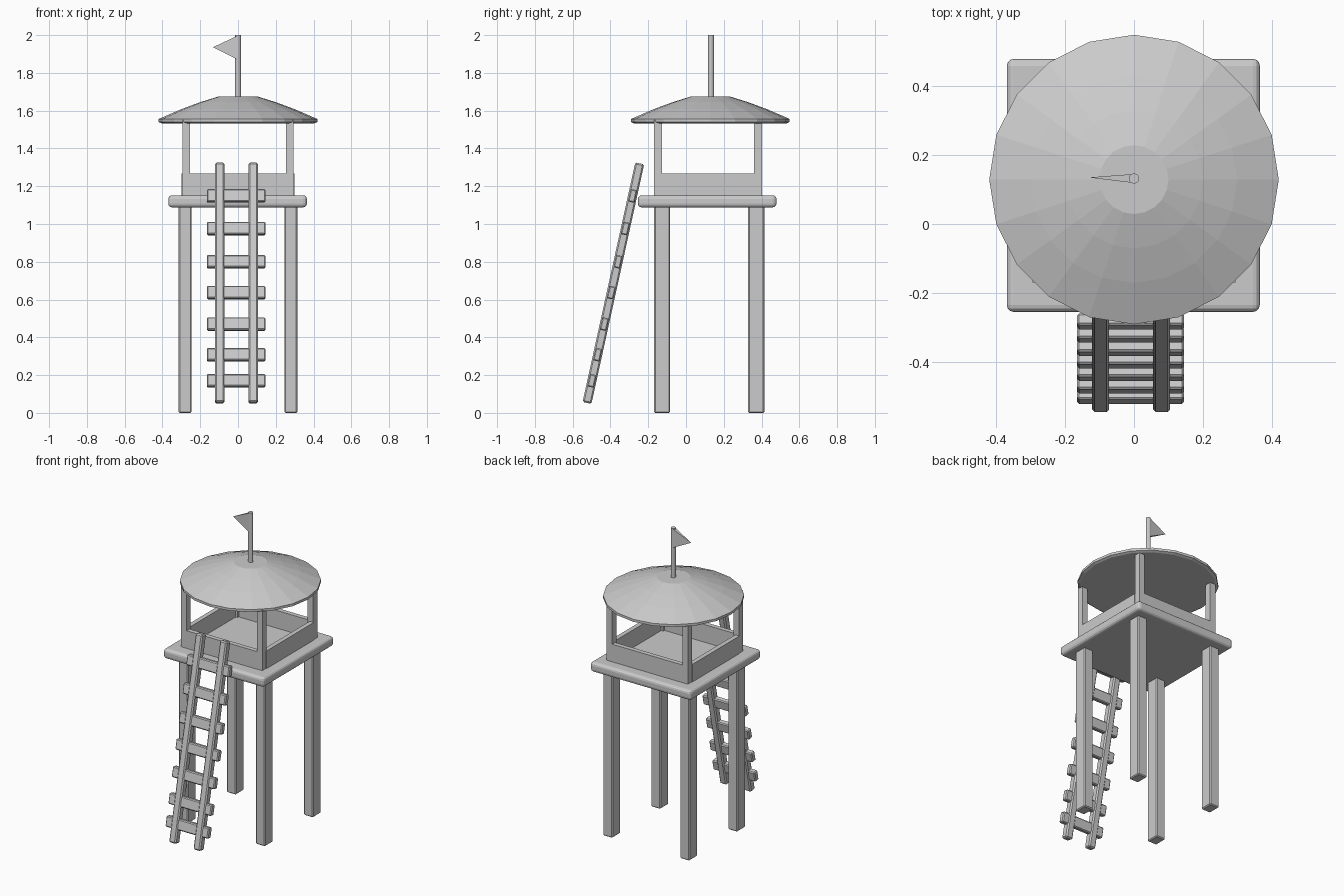
import bpy, bmesh
from math import cos, sin, pi, atan2, hypot
from mathutils import Vector

if "Cube" in bpy.data.objects:
    bpy.data.objects.remove(bpy.data.objects["Cube"])


def make(name, bm):
    bmesh.ops.recalc_face_normals(bm, faces=bm.faces)
    me = bpy.data.meshes.new(name)
    bm.to_mesh(me)
    bm.free()
    ob = bpy.data.objects.new(name, me)
    bpy.context.collection.objects.link(ob)
    return ob


def box(name, center, size, bevel=0.0, segments=1, tilt=0.0):
    bm = bmesh.new()
    bmesh.ops.create_cube(bm, size=1)
    bmesh.ops.scale(bm, vec=size, verts=bm.verts)
    ob = make(name, bm)
    ob.location = center
    ob.rotation_euler.x = tilt
    if bevel:
        mod = ob.modifiers.new("Bevel", 'BEVEL')
        mod.width, mod.segments = bevel, segments
    return ob


def lathe(name, profile, sides, center):
    # stack of rings, capped at both ends
    bm = bmesh.new()
    rings = [[bm.verts.new((center[0] + r * cos(2 * pi * i / sides),
                            center[1] + r * sin(2 * pi * i / sides), z))
              for i in range(sides)] for r, z in profile]
    for a, b in zip(rings, rings[1:]):
        for i in range(sides):
            j = (i + 1) % sides
            bm.faces.new((a[i], a[j], b[j], b[i]))
    bm.faces.new(rings[0])
    bm.faces.new(rings[-1])
    return make(name, bm)


# legs and roof posts
for sx, side in ((-1, "left"), (1, "right")):
    for end, leg_y, post_y in (("front", -0.126, -0.148), ("back", 0.372, 0.381)):
        box(f"{end}_{side}_leg", (sx * 0.28, leg_y, 0.55), (0.068, 0.085, 1.1), 0.006)
        box(f"{end}_{side}_post", (sx * 0.275, post_y, 1.345), (0.04, 0.042, 0.41))

# platform
box("platform", (-0.002, 0.112, 1.12), (0.734, 0.734, 0.064), 0.02, 3)

# low walls around the platform
for sx, side in ((-1, "left"), (1, "right")):
    box(f"{side}_wall", (sx * 0.284, 0.116, 1.207), (0.03, 0.49, 0.122))
for end, y in (("front", -0.155), ("back", 0.387)):
    box(f"{end}_wall", (0, y, 1.207), (0.512, 0.03, 0.122))

# roof, low 20-sided dome with flat underside
lathe("roof", [(0.405, 1.533), (0.42, 1.54), (0.42, 1.556), (0.30, 1.608),
               (0.20, 1.645), (0.10, 1.676)], 20, (0, 0.129))

# flag pole and wedge-shaped pennant
lathe("flag_pole", [(0.015, 1.66), (0.015, 2.0)], 12, (0, 0.132))
bm = bmesh.new()
tip = bm.verts.new((-0.132, 0.135, 1.936))
root = [bm.verts.new(p) for p in ((0, 0.119, 1.87), (0, 0.145, 1.87),
                                  (0, 0.145, 1.998), (0, 0.119, 1.998))]
bm.faces.new(root)
for i in range(4):
    bm.faces.new((root[i], root[(i + 1) % 4], tip))
make("flag", bm)

# leaning ladder
low, high = Vector((0, -0.524, 0.053)), Vector((0, -0.245, 1.321))
run = high - low
tilt = -atan2(run.y, run.z)
for side, x in (("left", -0.097), ("right", 0.08)):
    mid = (low + high) / 2
    box(f"ladder_{side}_rail", (x, mid.y, mid.z),
        (0.05, 0.048, hypot(run.y, run.z)), 0.008, 1, tilt)
for i, z in enumerate((0.17, 0.308, 0.47, 0.637, 0.80, 0.976, 1.149)):
    p = low + run * ((z - low.z) / run.z)
    box(f"ladder_rung_{i + 1}", (-0.01, p.y, z), (0.31, 0.036, 0.068), 0.006, 1, tilt)
